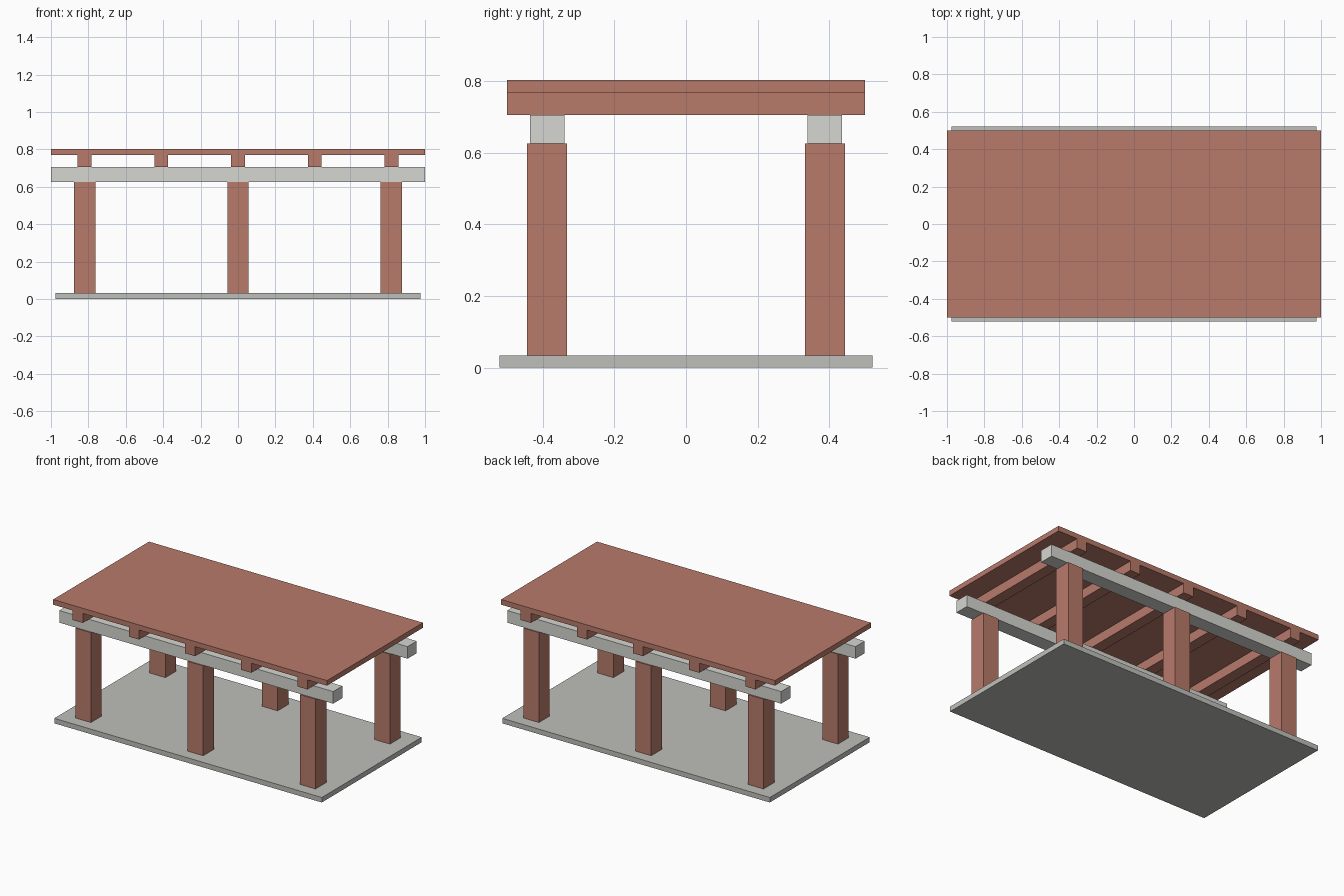
import bpy

if "Cube" in bpy.data.objects:
    bpy.data.objects.remove(bpy.data.objects["Cube"])


def material(name, rgb):
    m = bpy.data.materials.new(name)
    m.diffuse_color = (*rgb, 1.0)
    m.use_nodes = True
    m.node_tree.nodes["Principled BSDF"].inputs["Base Color"].default_value = m.diffuse_color
    return m


timber = material("red_timber", (0.48, 0.195, 0.145))
pale = material("pale_grey", (0.67, 0.68, 0.64))
stone = material("stone_grey", (0.52, 0.52, 0.49))


def box(name, center_xy, size_xy, z0, z1, mat):
    bpy.ops.mesh.primitive_cube_add(
        size=1, location=(*center_xy, (z0 + z1) / 2))
    ob = bpy.context.object
    ob.name = name
    ob.scale = (*size_xy, z1 - z0)
    bpy.ops.object.transform_apply(location=False, rotation=False, scale=True)
    ob.data.materials.append(mat)
    return ob


# Heights of each layer
Z_BASE, Z_POST, Z_BEAM, Z_JOIST, Z_ROOF = 0.033, 0.626, 0.706, 0.769, 0.803
ROW_Y = 0.388
BAY_X = 0.82

# Base slab and roof deck
box("base_slab", (0, 0), (1.954, 1.042), 0, Z_BASE, stone)
box("roof_deck", (0, 0), (2.0, 1.0), Z_JOIST, Z_ROOF, timber)

# Front and back rows: three posts carrying one long beam
for row, side in (("front", -1), ("back", 1)):
    y = side * ROW_Y
    for pos, i in (("left", -1), ("middle", 0), ("right", 1)):
        box(f"{row}_{pos}_post", (i * BAY_X, y), (0.114, 0.112),
            Z_BASE, Z_POST, timber)
    box(f"{row}_beam", (0, y), (2.0, 0.096), Z_POST, Z_BEAM, pale)

# Cross joists between beams and deck
for i in range(5):
    box(f"joist_{i + 1}", ((i - 2) * BAY_X / 2, 0), (0.074, 1.0),
        Z_BEAM, Z_JOIST, timber)
